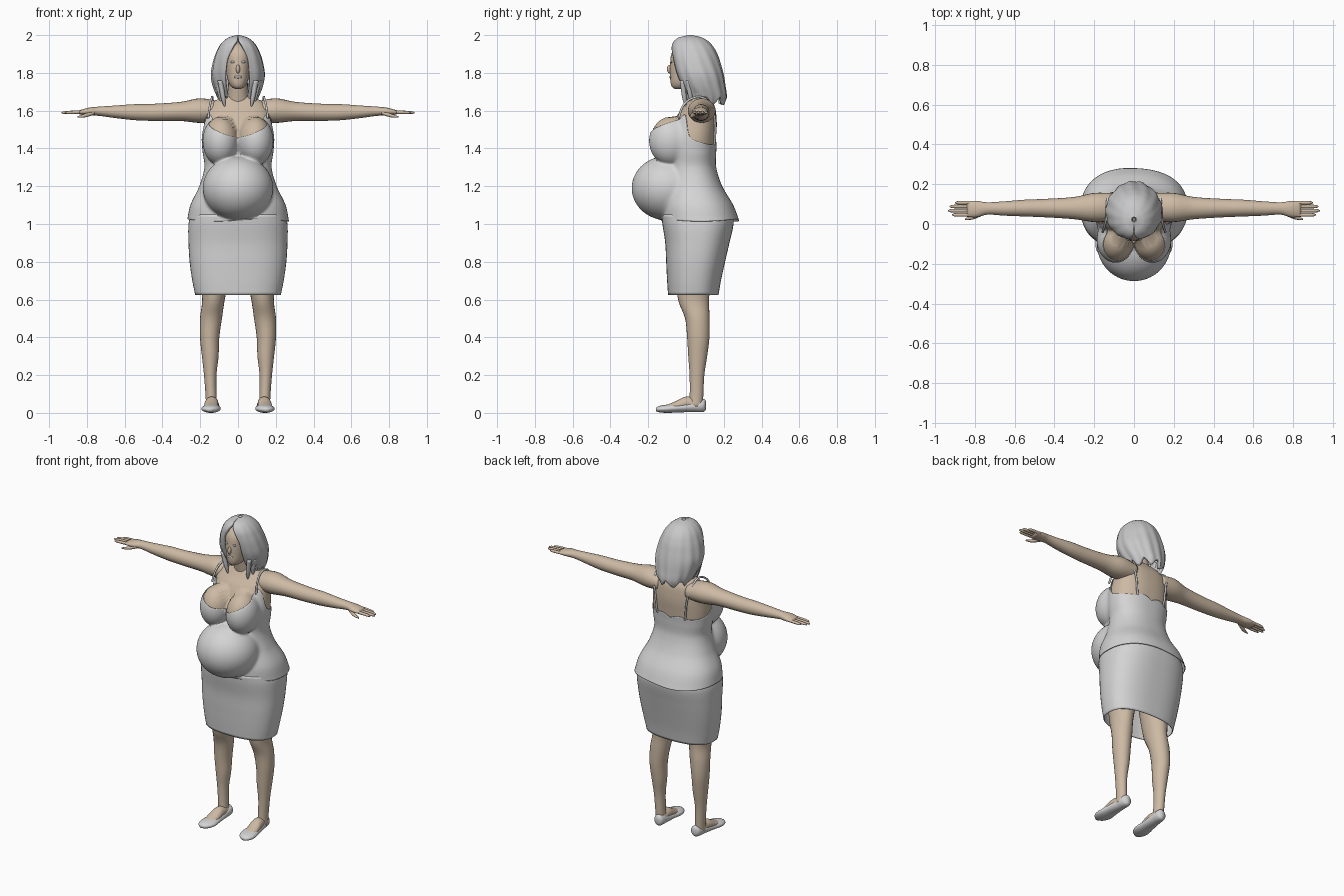
import bpy, bmesh, math

cube = bpy.data.objects.get("Cube")
if cube:
    bpy.data.objects.remove(cube, do_unlink=True)


def material(name, color):
    m = bpy.data.materials.new(name)
    m.use_nodes = True
    m.diffuse_color = (*color, 1)
    m.node_tree.nodes["Principled BSDF"].inputs["Base Color"].default_value = (*color, 1)
    return m


skin = material("warm skin", (0.61, 0.49, 0.37))
cloth = material("pale grey cloth", (0.66, 0.66, 0.66))
grey = material("grey hair", (0.58, 0.58, 0.59))


def sample(rows, k):
    """Smooth interpolation of the columns of a table keyed on column 0."""
    rows = sorted(rows)
    k = min(max(k, rows[0][0]), rows[-1][0])
    i = max(j for j in range(len(rows) - 1) if rows[j][0] <= k)
    a, b = rows[i], rows[i + 1]
    p, q = rows[max(i - 1, 0)], rows[min(i + 2, len(rows) - 1)]
    h = b[0] - a[0]
    t = (k - a[0]) / h
    out = []
    for c in range(1, len(a)):
        m0 = (b[c] - p[c]) / (b[0] - p[0]) * h
        m1 = (q[c] - a[c]) / (q[0] - a[0]) * h
        d = b[c] - a[c]
        out.append(a[c] + t * (m0 + t * (3 * d - 2 * m0 - m1 + t * (m0 + m1 - 2 * d))))
    return out


def surface(name, point, nu, nv, mat, closed=True, caps=False, thick=0):
    """Grid skin through point(u, v), with u around and v along."""
    bm = bmesh.new()
    div = nu if closed else nu - 1
    rings = [[bm.verts.new(point(i / div, j / (nv - 1))) for i in range(nu)] for j in range(nv)]
    for r, s in zip(rings, rings[1:]):
        for i in range(div):
            n = (i + 1) % nu
            bm.faces.new((r[i], r[n], s[n], s[i]))
    if caps:
        bm.faces.new(rings[0][::-1])
        bm.faces.new(rings[-1])
    bmesh.ops.recalc_face_normals(bm, faces=bm.faces)
    mesh = bpy.data.meshes.new(name)
    bm.to_mesh(mesh)
    bm.free()
    mesh.shade_smooth()
    mesh.materials.append(mat)
    ob = bpy.data.objects.new(name, mesh)
    bpy.context.collection.objects.link(ob)
    if thick:
        mod = ob.modifiers.new("thickness", "SOLIDIFY")
        mod.thickness = thick
    return ob


def tube(name, axis, rows, mat, side=1, nu=20, nv=30):
    """Limb along an axis; rows hold position, two centres, two radii."""
    lo, hi = min(rows)[0], max(rows)[0]

    def point(u, v):
        k = lo + (hi - lo) * v
        c, d, r, s = sample(rows, k)
        a = u * math.tau
        c += max(r, 0.002) * math.cos(a)
        d += max(s, 0.002) * math.sin(a)
        x, y, z = {"x": (k, c, d), "y": (c, k, d), "z": (c, d, k)}[axis]
        return side * x, y, z
    return surface(name, point, nu, nv, mat, caps=True)


def ball(name, loc, size, mat):
    bpy.ops.mesh.primitive_uv_sphere_add(segments=16, ring_count=10, location=loc)
    ob = bpy.context.object
    ob.name, ob.scale = name, size
    ob.data.shade_smooth()
    ob.data.materials.append(mat)


def outline(rows, z, ang, power=2.3):
    """Middle y and radius of a rounded section; angle 0 faces the front."""
    hw, yf, yb = sample(rows, z)
    hw, half = max(hw, 0.004), max((yb - yf) / 2, 0.004)
    r = (abs(math.sin(ang) / hw) ** power + abs(math.cos(ang) / half) ** power) ** (-1 / power)
    return (yf + yb) / 2, r


# Torso: rounded trunk with belly and bust blended in
TRUNK = [(1.015, .27, -.13, .283), (1.1, .252, -.13, .25), (1.2, .205, -.11, .192),
         (1.3, .178, -.10, .16), (1.38, .187, -.10, .16), (1.45, .192, -.10, .165),
         (1.52, .187, -.08, .17), (1.58, .18, -.05, .167), (1.62, .165, -.02, .16),
         (1.65, .135, .0, .145), (1.67, .09, .01, .13), (1.69, .055, .02, .11)]
BULGES = [(0, -.10, 1.19, .186, .187, .17), (.092, -.08, 1.44, .095, .115, .13),
          (-.092, -.08, 1.44, .095, .115, .13)]


def torso(z, ang, inset=0):
    mid, r = outline(TRUNK, z, ang)
    sx, sy = math.sin(ang), -math.cos(ang)
    for cx, cy, cz, a, b, c in BULGES:
        s = 1 - ((z - cz) / c) ** 2
        if s <= 0:
            continue
        ox, oy = -cx / a, (mid - cy) / b
        dx, dy = sx / a, sy / b
        qa, qb, qc = dx * dx + dy * dy, ox * dx + oy * dy, ox * ox + oy * oy - s
        disc = qb * qb - qa * qc
        if disc > 0:
            t = (math.sqrt(disc) - qb) / qa
            blend = max(0.02 - abs(r - t), 0)
            r = max(r, t) + blend * blend / 0.08
    r -= inset
    return r * sx, mid + r * sy, z


NECKLINE = [(0, 1.455), (15, 1.47), (35, 1.51), (55, 1.55), (66, 1.58), (74, 1.55),
            (85, 1.465), (100, 1.435), (130, 1.42), (155, 1.435), (180, 1.415)]


def top_point(u, v):
    ang = (u - 0.5) * math.tau
    end = sample(NECKLINE, abs(math.degrees(ang)))[0]
    hem = 1.02 + 0.006 * math.sin(3 * ang)
    return torso(hem + (end - hem) * v, ang)


surface("camisole", top_point, 120, 70, cloth, thick=0.004)
surface("upper_body", lambda u, v: torso(1.36 + 0.33 * v, u * math.tau, 0.007), 96, 40, skin, caps=True)
tube("neck", "z", [(1.6, 0, .075, .07, .06), (1.68, 0, .055, .056, .055), (1.78, 0, .04, .05, .06)], skin)

# Skirt
SKIRT = [(.625, .227, -.095, .172), (.7, .242, -.10, .185), (.8, .256, -.105, .207),
         (.9, .262, -.11, .23), (1.0, .262, -.125, .252), (1.05, .25, -.13, .25)]


def skirt_point(u, v):
    z, ang = .625 + .425 * v, u * math.tau
    mid, r = outline(SKIRT, z, ang, 2.5)
    return r * math.sin(ang), mid - r * math.cos(ang), z


surface("skirt", skirt_point, 80, 30, cloth, thick=0.005)

# Head and face
HEAD = [(1.715, .015, -.06, -.01), (1.725, .034, -.074, .04), (1.75, .05, -.082, .07),
        (1.79, .06, -.084, .1), (1.85, .067, -.084, .125), (1.91, .068, -.074, .13),
        (1.95, .05, -.04, .11), (1.965, .02, 0, .07)]


def head_point(u, v):
    z, ang = 1.715 + .25 * v, u * math.tau
    mid, r = outline(HEAD, z, ang)
    return r * math.sin(ang), mid - r * math.cos(ang), z


surface("head", head_point, 40, 36, skin, caps=True)
ball("nose", (0, -.087, 1.82), (.011, .014, .023), skin)
ball("lips", (0, -.081, 1.778), (.022, .007, .007), grey)
for s, label in ((1, "left"), (-1, "right")):
    ball(label + "_eye", (s * .028, -.077, 1.858), (.012, .005, .006), grey)

# Hair: open at the face, parted at the crown
HAIR = [(1.62, .085, .0, .2), (1.67, .108, -.015, .215), (1.73, .132, -.05, .208),
        (1.79, .142, -.072, .198), (1.85, .133, -.085, .182), (1.9, .118, -.088, .165),
        (1.95, .093, -.078, .135), (1.985, .055, -.045, .09), (2.0, .012, .01, .035)]
OPENING = [(1.6, 40), (1.7, 34), (1.8, 30), (1.88, 26), (1.94, 14), (1.98, 2), (2.0, 1)]


def hair_point(u, v):
    low = 1.65 + 0.02 * math.sin(u * 40)
    z = 2 - (2 - low) * v ** 1.8
    gap = math.radians(sample(OPENING, z)[0])
    ang = gap + u * (math.tau - 2 * gap)
    mid, r = outline(HAIR, z, ang, 2.1)
    r *= 1 + 0.022 * v * math.sin(13 * ang + 9 * z)
    r *= 1 - 0.1 * v * max(0, 1 - 12 * min(u, 1 - u))
    return r * math.sin(ang), mid - r * math.cos(ang), z


surface("hair", hair_point, 110, 50, grey, closed=False, thick=0.02)
for s, label in ((1, "left"), (-1, "right")):
    for i, (x, y, end) in enumerate([(.07, .0, 1.615), (.085, .03, 1.63), (.095, .07, 1.64)]):
        tube(f"{label}_lock_{i}", "z", [(end, x, y, .003, .003), (end + .05, x + .008, y - .008, .012, .012),
             (1.76, x + .025, y - .02, .014, .014)], grey, s, 10, 12)

# Limbs, shoes and straps on both sides
ARM = [(.1, .085, 1.595, .07, .055), (.2, .083, 1.6, .073, .065), (.3, .08, 1.596, .056, .051),
       (.45, .08, 1.591, .046, .045), (.55, .08, 1.592, .042, .042), (.65, .078, 1.594, .036, .033),
       (.74, .078, 1.597, .031, .024), (.79, .075, 1.595, .041, .021), (.84, .076, 1.591, .04, .011)]
FINGERS = [(.046, .915), (.067, .935), (.088, .928), (.107, .9)]
LEG = [(.03, .14, .05, .03, .038), (.08, .142, .055, .029, .036), (.2, .147, .058, .033, .039),
       (.3, .147, .062, .044, .05), (.4, .15, .065, .051, .059), (.5, .143, .06, .058, .065),
       (.6, .13, .04, .06, .082), (.8, .12, .04, .09, .1), (1.0, .11, .05, .11, .12)]
FOOT = [(.075, .135, .045, .028, .03), (0, .139, .05, .035, .036), (-.06, .143, .035, .038, .024),
        (-.11, .147, .025, .03, .014)]
SHOE = [(.107, .13, .04, .01, .02), (.095, .132, .04, .029, .034), (.04, .135, .034, .036, .03),
        (-.03, .139, .027, .043, .024), (-.1, .143, .022, .051, .022), (-.14, .147, .02, .038, .017),
        (-.16, .15, .018, .014, .009)]
STRAP = [(.158, -.04, 1.56), (.148, -.012, 1.63), (.138, .04, 1.668), (.136, .09, 1.668),
         (.13, .14, 1.62), (.115, .153, 1.55), (.1, .152, 1.42)]

for s, label in ((1, "left"), (-1, "right")):
    tube(label + "_arm", "x", ARM, skin, s, 24, 50)
    for i, (y, tip) in enumerate(FINGERS):
        tube(f"{label}_finger_{i}", "x", [(.81, y, 1.593, .009, .009), (tip - .015, y, 1.59, .0085, .008),
             (tip, y, 1.588, .003, .003)], skin, s, 10, 10)
    tube(label + "_thumb", "x", [(.76, .055, 1.59, .012, .012), (.81, .034, 1.574, .011, .01),
         (.85, .024, 1.567, .004, .004)], skin, s, 10, 10)
    tube(label + "_leg", "z", LEG, skin, s, 24, 50)
    tube(label + "_foot", "y", FOOT, skin, s)
    tube(label + "_shoe", "y", SHOE, cloth, s, 24, 50)

    curve = bpy.data.curves.new(label + "_strap", "CURVE")
    curve.dimensions = "3D"
    curve.bevel_depth = 0.006
    curve.bevel_resolution = 2
    spline = curve.splines.new("BEZIER")
    spline.bezier_points.add(len(STRAP) - 1)
    for bp, (x, y, z) in zip(spline.bezier_points, STRAP):
        bp.co = (s * x, y, z)
        bp.handle_left_type = bp.handle_right_type = "AUTO"
    curve.materials.append(cloth)
    bpy.context.collection.objects.link(bpy.data.objects.new(label + "_strap", curve))
